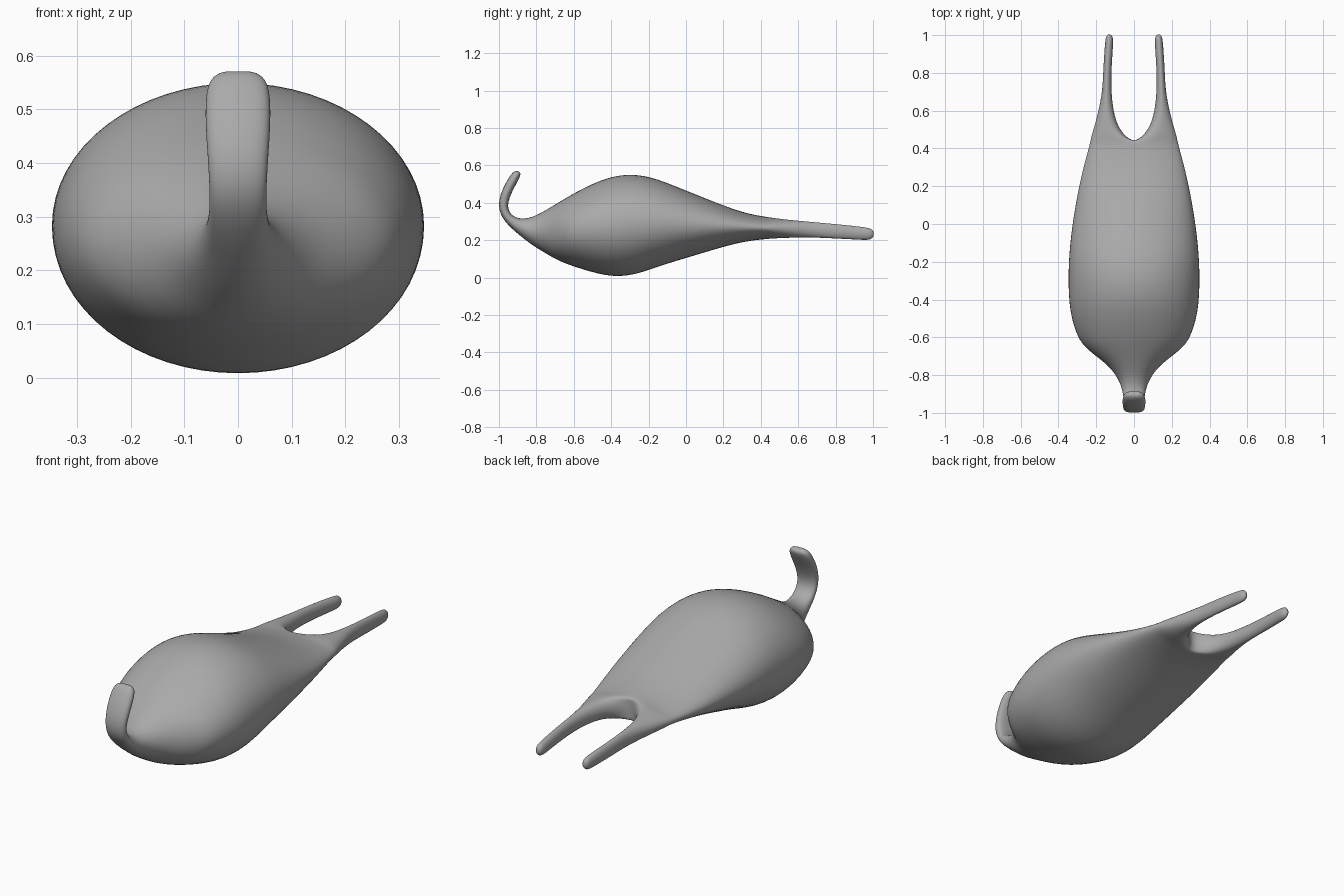
import bpy, bmesh, math

if "Cube" in bpy.data.objects:
    bpy.data.objects.remove(bpy.data.objects["Cube"])

GROW = 1.026  # makes up for the shrinkage of the subdivision
SIDE = [math.radians(90 - 22.5 * i) for i in range(9)]
INNER = [math.radians(a) for a in (225, 180, 135)]

# hook and neck: inner point (y, z), outer point (y, z), half width
HOOK = [
    (-.886, .562, -.905, .574, .030), (-.884, .548, -.925, .565, .052),
    (-.900, .515, -.947, .535, .060), (-.930, .460, -.978, .480, .060),
    (-.950, .410, -1.00, .420, .056), (-.953, .370, -1.00, .360, .053),
    (-.935, .335, -.977, .310, .052), (-.900, .317, -.930, .260, .055),
    (-.860, .314, -.870, .210, .065), (-.810, .327, -.810, .165, .088),
]
# body sections: y, top, bottom, half width
BODY = [
    (-.75, .360, .130, .135), (-.70, .390, .100, .200), (-.65, .420, .078, .262),
    (-.60, .450, .060, .297), (-.50, .502, .028, .331), (-.40, .540, .006, .344),
    (-.30, .553, .010, .347), (-.20, .541, .040, .345), (-.10, .506, .075, .337),
    (0, .465, .105, .325), (.10, .425, .135, .309), (.20, .385, .165, .290),
    (.30, .350, .190, .267), (.38, .332, .202, .245), (.43, .325, .206, .232),
]
# prong sections: y, inner x, outer x, top, bottom, shift of the crown
PRONG = [
    (.47, .050, .222, .319, .209, .4), (.52, .085, .207, .312, .212, .6),
    (.60, .108, .187, .304, .214, .85), (.70, .119, .167, .295, .214, 1),
    (.80, .119, .163, .286, .209, 1), (.90, .113, .157, .276, .204, 1),
    (.97, .108, .152, .267, .200, 1), (.99, .112, .148, .261, .206, 1),
    (1.004, .122, .139, .246, .220, 1),
]

bm = bmesh.new()


def power(v, p):
    return math.copysign(abs(v) ** p, v)


def half_ring(ty, tz, by, bz, hw, p=1.0):
    cy, cz, uy, uz = (ty + by) / 2, (tz + bz) / 2, (ty - by) / 2, (tz - bz) / 2
    ring = []
    for i, a in enumerate(SIDE):
        c = 0 if i in (0, 8) else power(math.cos(a), p)
        s = power(math.sin(a), p) * GROW
        ring.append(bm.verts.new((hw * GROW * c, cy + uy * s, cz + uz * s)))
    return ring


def prong_ring(y, xin, xout, top, bot, shift):
    cx = xin + (xout - xin) / 2 * shift
    cz, h = (top + bot) / 2, (top - bot) / 2 * 1.04
    ring = []
    for a in SIDE + INNER:
        c = math.cos(a)
        w = (xout - cx if c > 0 else cx - xin) * 1.04
        ring.append(bm.verts.new((cx + w * c, y, cz + h * math.sin(a))))
    return ring


def bridge(a, b, closed=False):
    n = len(a)
    for i in range(n if closed else n - 1):
        j = (i + 1) % n
        bm.faces.new((a[i], a[j], b[j], b[i]))


# hook, neck and body
rings = [half_ring(*r, p=.8 if i < 8 else 1.0) for i, r in enumerate(HOOK)]
rings += [half_ring(y, t, y, b, w) for y, t, b, w in BODY]
bm.faces.new(rings[0][::-1])
for a, b in zip(rings, rings[1:]):
    bridge(a, b)

# crotch column on the mirror plane, then the prong
y, top, bot, _ = BODY[-1]
column = [bm.verts.new((0, y, (top + bot) / 2 + (top - bot) / 2 * math.sin(a))) for a in INNER]
last = rings[-1] + column
for row in PRONG:
    ring = prong_ring(*row)
    bridge(last, ring, closed=True)
    last = ring
bm.faces.new(last)

for f in bm.faces:
    f.smooth = True
mesh = bpy.data.meshes.new("forked_body")
bm.to_mesh(mesh)
bm.free()

grey = bpy.data.materials.new("mid grey")
grey.diffuse_color = (.4, .4, .4, 1)
grey.use_nodes = True
grey.node_tree.nodes["Principled BSDF"].inputs["Base Color"].default_value = grey.diffuse_color
mesh.materials.append(grey)

body = bpy.data.objects.new("forked_body", mesh)
bpy.context.collection.objects.link(body)
mirror = body.modifiers.new("mirror", 'MIRROR')
mirror.use_axis = (True, False, False)
mirror.use_clip = True
subdiv = body.modifiers.new("smooth", 'SUBSURF')
subdiv.levels = subdiv.render_levels = 2
